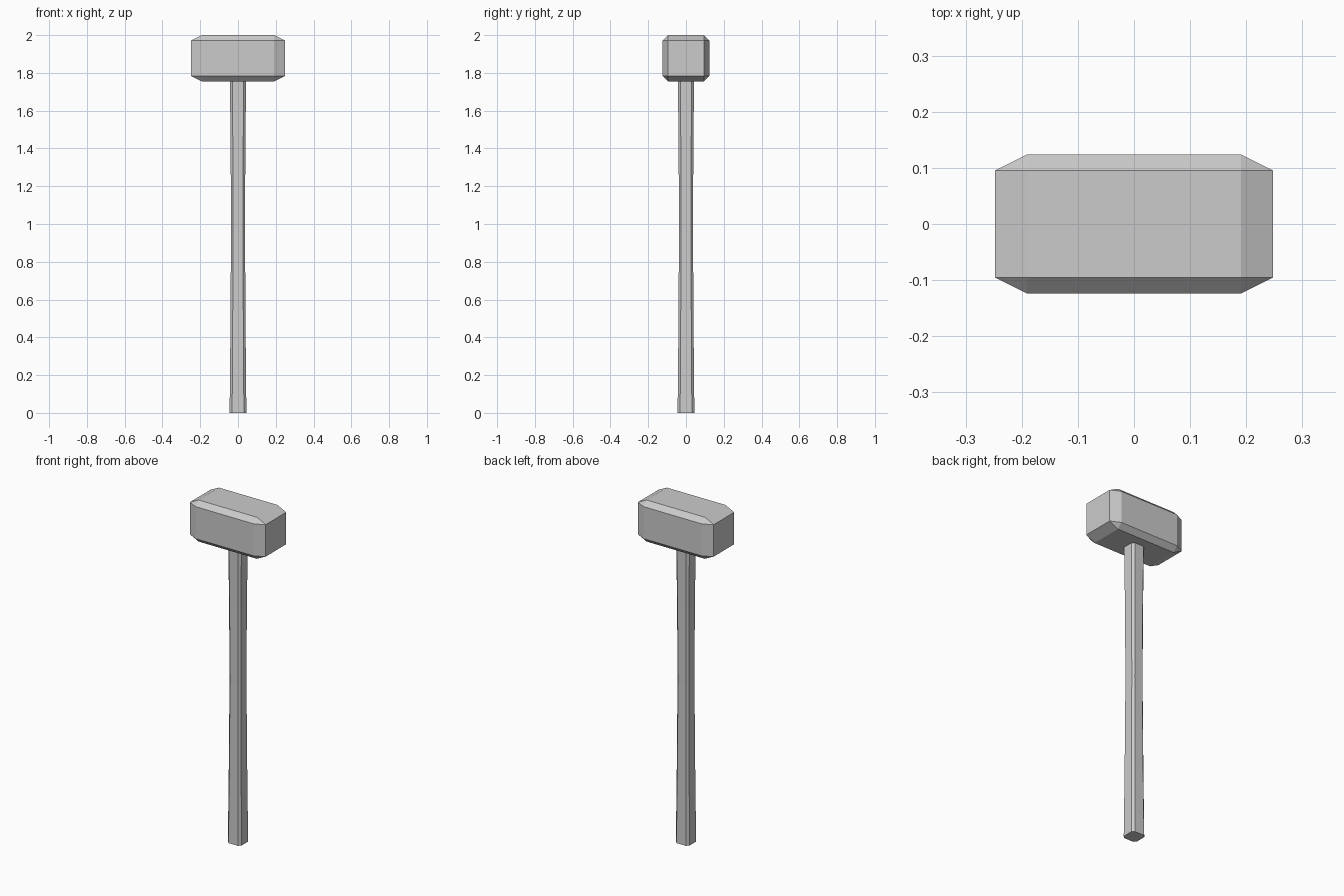
import bpy, bmesh

if "Cube" in bpy.data.objects:
    bpy.data.objects.remove(bpy.data.objects["Cube"])


def add_object(name, bm):
    bmesh.ops.recalc_face_normals(bm, faces=bm.faces)
    mesh = bpy.data.meshes.new(name)
    bm.to_mesh(mesh)
    bm.free()
    obj = bpy.data.objects.new(name, mesh)
    bpy.context.collection.objects.link(obj)
    return obj


# Hammer head: unit cube with chamfered edges, stretched to size
bm = bmesh.new()
bmesh.ops.create_cube(bm, size=1)
bmesh.ops.bevel(bm, geom=bm.edges[:], offset=0.115, offset_type='OFFSET',
                segments=1, profile=0.5, affect='EDGES')
bmesh.ops.scale(bm, vec=(0.495, 0.248, 0.245), verts=bm.verts)
bmesh.ops.translate(bm, vec=(0, 0, 1.8775), verts=bm.verts)
add_object("hammer_head", bm)

# Handle: chamfered square section, slimmer in the middle
section = [(1, -0.7), (1, 0.7), (0.7, 1), (-0.7, 1),
           (-1, 0.7), (-1, -0.7), (-0.7, -1), (0.7, -1)]
profile = [(0, 0.0445), (0.35, 0.041), (0.95, 0.037), (1.4, 0.039), (1.78, 0.043)]
bm = bmesh.new()
rings = [[bm.verts.new((x * r, y * r, z)) for x, y in section] for z, r in profile]
n = len(section)
for low, high in zip(rings, rings[1:]):
    for i in range(n):
        j = (i + 1) % n
        bm.faces.new((low[i], low[j], high[j], high[i]))
bm.faces.new(rings[0][::-1])
bm.faces.new(rings[-1])
add_object("handle", bm)
